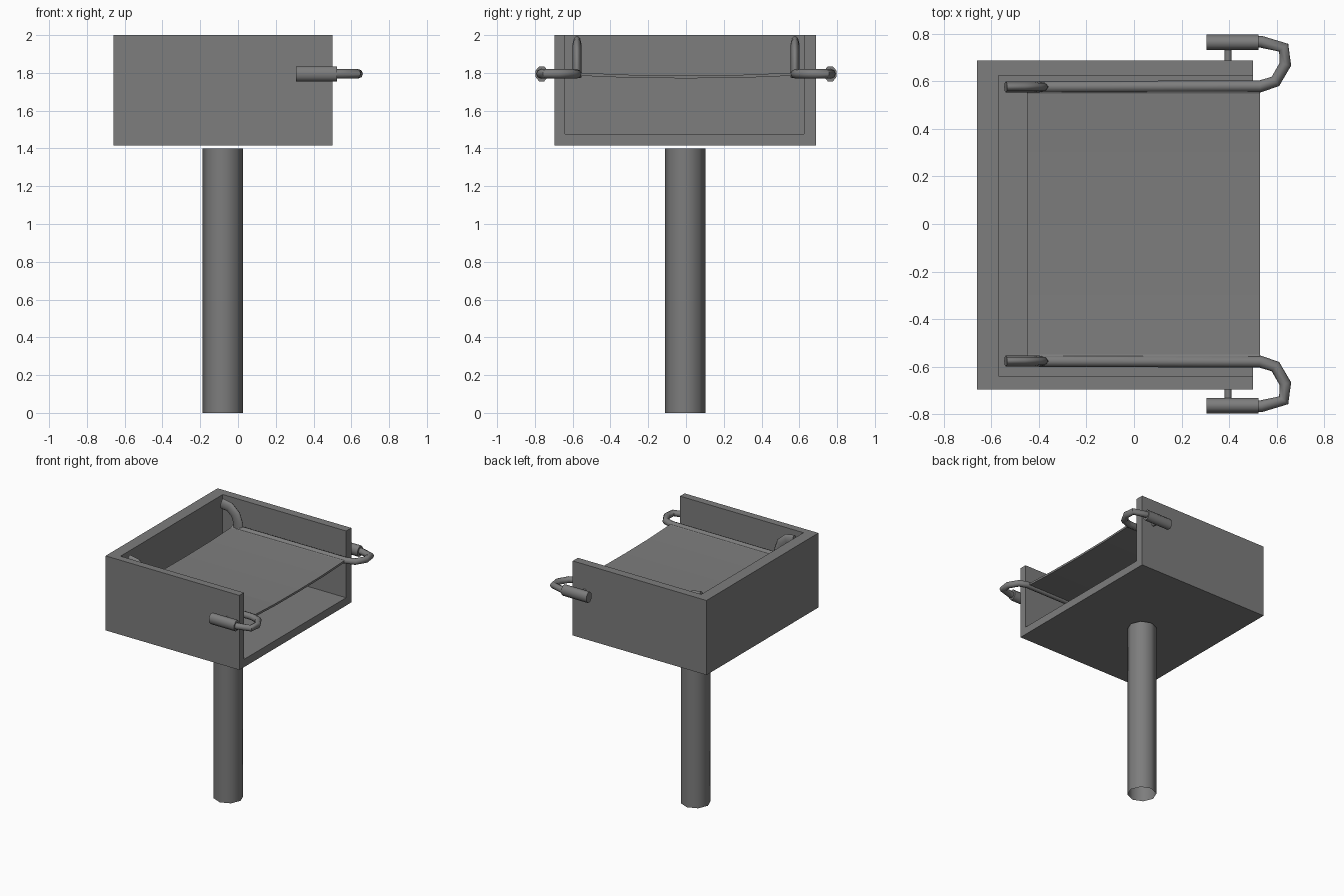
import bpy, math
from mathutils import Vector

if "Cube" in bpy.data.objects:
    bpy.data.objects.remove(bpy.data.objects["Cube"])

# Dark grey finish shared by every part
dark = bpy.data.materials.new("dark_grey")
dark.diffuse_color = (0.205, 0.205, 0.205, 1)
dark.use_nodes = True
dark.node_tree.nodes["Principled BSDF"].inputs["Base Color"].default_value = dark.diffuse_color


def mesh(name, verts, faces):
    me = bpy.data.meshes.new(name)
    me.from_pydata(verts, [], faces)
    me.update()
    ob = bpy.data.objects.new(name, me)
    bpy.context.collection.objects.link(ob)
    return ob


def box(name, lo, hi, bevel=0):
    lo, hi = Vector(lo), Vector(hi)
    bpy.ops.mesh.primitive_cube_add(size=1, location=(lo + hi) / 2)
    ob = bpy.context.object
    ob.name = name
    ob.scale = hi - lo
    bpy.ops.object.transform_apply(location=True, rotation=False, scale=True)
    return ob


def rod(name, a, b, r, sides=8, fill='NGON', start=0.0, squash=1.0):
    # Prism from a to b; squash narrows it in y
    a, b = Vector(a), Vector(b)
    bpy.ops.mesh.primitive_cylinder_add(vertices=sides, radius=r, depth=(b - a).length,
                                        location=(a + b) / 2, end_fill_type=fill,
                                        rotation=(0, 0, start))
    ob = bpy.context.object
    ob.name = name
    bpy.ops.object.transform_apply(location=False, rotation=True, scale=False)
    ob.rotation_euler = (b - a).to_track_quat('Z', 'Y').to_euler()
    bpy.ops.object.transform_apply(location=False, rotation=True, scale=False)
    ob.scale.y = squash
    bpy.ops.object.shade_smooth_by_angle(angle=math.radians(50))
    return ob


def tube(name, points, r, squash=1.0):
    # Round tube along a path; squash narrows it in y about its first point
    cu = bpy.data.curves.new(name, 'CURVE')
    cu.dimensions = '3D'
    cu.bevel_depth = r
    cu.bevel_resolution = 2
    cu.use_fill_caps = True
    sp = cu.splines.new('POLY')
    sp.points.add(len(points) - 1)
    origin = Vector(points[0])
    for p, co in zip(sp.points, points):
        p.co = (*(Vector(co) - origin), 1)
    ob = bpy.data.objects.new(name, cu)
    ob.location = origin
    bpy.context.collection.objects.link(ob)
    bpy.ops.object.select_all(action='DESELECT')
    ob.select_set(True)
    bpy.context.view_layer.objects.active = ob
    bpy.ops.object.convert(target='MESH')
    bpy.context.object.scale.y = squash
    bpy.ops.object.shade_smooth_by_angle(angle=math.radians(50))


# Open-ended octagonal post
rod("post", (-0.08, -0.005, 0), (-0.08, -0.005, 1.4), 0.107, 8, 'NOTHING')

# Tray: U-shaped side profile, open at the top and at +x, plus the back wall
cross = [(-0.697, 1.416), (0.689, 1.416), (0.689, 2), (0.625, 2),
         (0.625, 1.477), (-0.64, 1.477), (-0.64, 2), (-0.697, 2)]
n = len(cross)
mesh("tray_channel", [(x, y, z) for x in (-0.57, 0.5) for y, z in cross],
     [(i, i + n, (i + 1) % n + n, (i + 1) % n) for i in range(n)]
     + [tuple(range(n, 2 * n))])
box("tray_back_wall", (-0.66, -0.697, 1.416), (-0.57, 0.689, 2))

# Thin, slightly sagging sheet that wraps up over the rods
half = [(0.58, 1.816), (0.55, 1.8), (0.3, 1.79)]
cols = [(-y, z) for y, z in half] + [(0, 1.787)] + half[::-1]
m = len(cols)
sheet = mesh("sheet", [(x, y, z) for x in (-0.45, 0.53) for y, z in cols],
             [(i, i + m, i + m + 1, i + 1) for i in range(m - 1)])
mod = sheet.modifiers.new("thickness", 'SOLIDIFY')
mod.thickness = 0.016
mod.offset = 1 if sheet.data.polygons[0].normal.z < 0 else -1

z = 1.795
for s, side in ((1, "left"), (-1, "right")):
    # Side rod with its front hook
    path = [(-0.4, 0.577), (0.53, 0.579), (0.595, 0.6), (0.637, 0.672),
            (0.63, 0.742), (0.535, 0.767), (0.49, 0.767)]
    tube(side + "_rod", [(x, y * s, z) for x, y in path], 0.025)
    # Thick flattened arch at the rear end
    arch = [(-0.54, 1.955), (-0.475, 1.945), (-0.425, 1.9), (-0.403, 1.84), (-0.4, 1.775)]
    tube(side + "_arch", [(x, 0.577 * s, h) for x, h in arch], 0.042, 0.55)
    # Flat-topped grip on the outside and the peg holding it to the wall
    rod(side + "_grip", (0.306, 0.764 * s, z), (0.525, 0.764 * s, z),
        0.043, 8, start=math.pi / 8, squash=0.82)
    rod(side + "_peg", (0.396, 0.67 * s, z), (0.396, 0.75 * s, z), 0.015)

for ob in bpy.data.objects:
    ob.data.materials.clear()
    ob.data.materials.append(dark)
